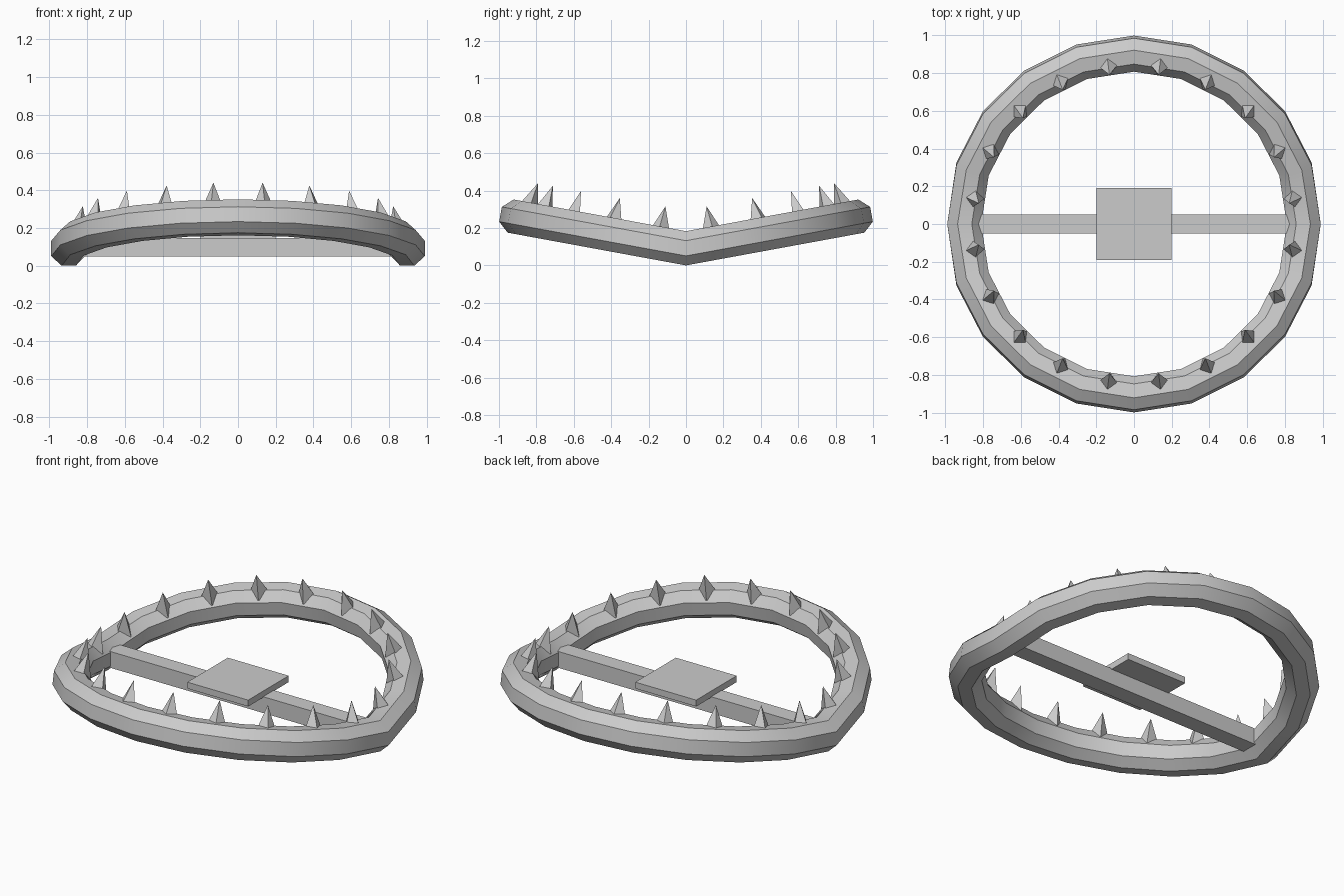
import bpy, bmesh, math
from mathutils import Vector

if "Cube" in bpy.data.objects:
    bpy.data.objects.remove(bpy.data.objects["Cube"])

TILT = math.radians(10.4)
C, S = math.cos(TILT), math.sin(TILT)
SHIFT, ZC, N = 0.018, 0.0945, 20


def make(name, bm, smooth=False):
    bmesh.ops.recalc_face_normals(bm, faces=bm.faces)
    me = bpy.data.meshes.new(name)
    bm.to_mesh(me)
    bm.free()
    ob = bpy.data.objects.new(name, me)
    bpy.context.collection.objects.link(ob)
    if smooth:
        bpy.ops.object.select_all(action='DESELECT')
        ob.select_set(True)
        bpy.context.view_layer.objects.active = ob
        bpy.ops.object.shade_smooth_by_angle(angle=math.radians(30))
    return ob


def jaw_point(ang, r, h, off=(0, 0)):
    """Point on a jaw half that is tilted up away from the hinge line y = 0."""
    x = r * math.cos(ang) + off[0]
    y = r * math.sin(ang) + off[1]
    if abs(math.sin(ang)) < 1e-6:
        return Vector((x, 0, ZC - SHIFT * S / C + h / C))
    side = 1 if math.sin(ang) > 0 else -1
    d = y * side
    return Vector((x, side * (d * C - h * S + SHIFT), ZC + d * S + h * C))


def box(name, lo, hi):
    bm = bmesh.new()
    bmesh.ops.create_cube(bm, size=1)
    for v in bm.verts:
        v.co = [lo[i] if v.co[i] < 0 else hi[i] for i in range(3)]
    return make(name, bm)


# Folded jaw ring with an octagonal section
section = [(0.99, -0.04), (0.99, 0.04), (0.935, 0.09), (0.86, 0.09),
           (0.81, 0.04), (0.81, -0.04), (0.86, -0.09), (0.935, -0.09)]
bm = bmesh.new()
rings = [[bm.verts.new(jaw_point(i * math.tau / N, r, h)) for r, h in section]
         for i in range(N)]
for i in range(N):
    a, b = rings[i], rings[(i + 1) % N]
    for j in range(8):
        k = (j + 1) % 8
        bm.faces.new((a[j], b[j], b[k], a[k]))
make("jaw_ring", bm, smooth=True)

# Four-sided teeth, one in the middle of each ring segment
bm = bmesh.new()
for i in range(N):
    ang = (i + 0.5) * math.tau / N
    tip = bm.verts.new(jaw_point(ang, 0.833, 0.2))
    base = []
    for k in range(4):
        t = ang + k * math.pi / 2
        base.append(bm.verts.new(jaw_point(
            ang, 0.865, 0.05, (0.06 * math.cos(t), 0.06 * math.sin(t)))))
    bm.faces.new(base[::-1])
    for k in range(4):
        bm.faces.new((base[k], base[(k + 1) % 4], tip))
make("teeth", bm)

# Cross bar and trigger plate
box("cross_bar", (-0.83, -0.05, 0.05), (0.83, 0.05, 0.147))
box("trigger_plate", (-0.2, -0.19, 0.142), (0.2, 0.19, 0.18))
